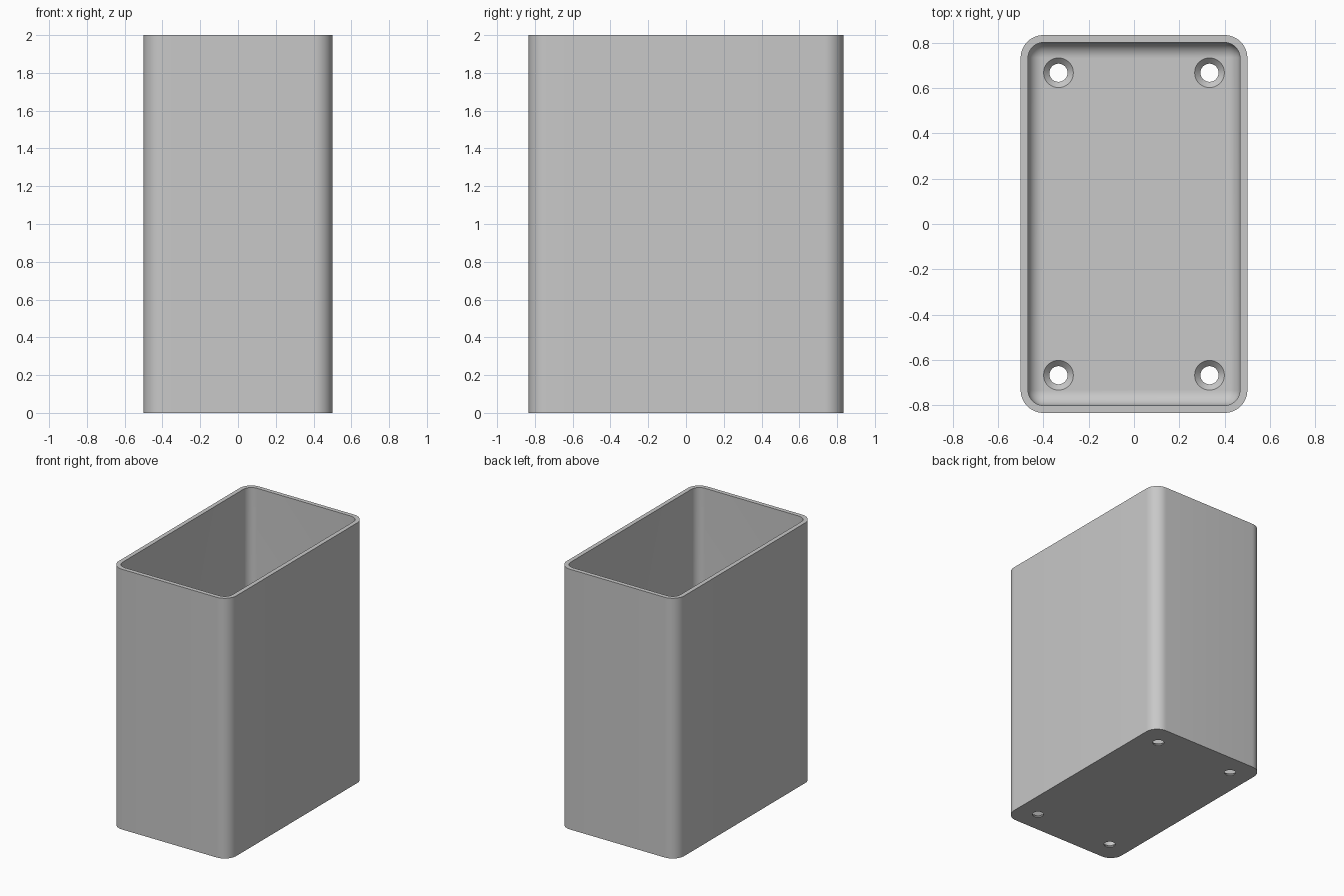
import bpy
import bmesh
from math import sin, cos, pi, radians

cube = bpy.data.objects.get("Cube")
if cube:
    bpy.data.objects.remove(cube, do_unlink=True)

HALF_X, HALF_Y, HEIGHT = 0.5, 0.833, 2.0
WALL, FLOOR = 0.033, 0.033
OUTER_R = 0.1
INNER_R = OUTER_R - WALL
ARC = 12

gray = bpy.data.materials.new("light gray")
gray.use_nodes = True
color = (0.58, 0.58, 0.58, 1)
gray.diffuse_color = color
gray.node_tree.nodes["Principled BSDF"].inputs["Base Color"].default_value = color


def rounded_ring(bm, inset, radius, z):
    """Rounded rectangle of vertices, counter-clockwise."""
    cx, cy = HALF_X - inset - radius, HALF_Y - inset - radius
    ring = []
    for i, (sx, sy) in enumerate([(1, 1), (-1, 1), (-1, -1), (1, -1)]):
        for k in range(ARC + 1):
            a = (i + k / ARC) * pi / 2
            ring.append(bm.verts.new((sx * cx + radius * cos(a),
                                      sy * cy + radius * sin(a), z)))
    return ring


def circle(bm, radius, z, x, y, count=48):
    return [bm.verts.new((x + radius * cos(2 * pi * k / count),
                          y + radius * sin(2 * pi * k / count), z))
            for k in range(count)]


def loft(bm, rings):
    """Skin consecutive rings and cap both ends."""
    for a, b in zip(rings, rings[1:]):
        for k in range(len(a)):
            n = (k + 1) % len(a)
            bm.faces.new((a[k], a[n], b[n], b[k]))
    bm.faces.new(list(reversed(rings[0])))
    bm.faces.new(rings[-1])


def make_object(name, bm):
    bmesh.ops.remove_doubles(bm, verts=bm.verts, dist=1e-5)
    bmesh.ops.recalc_face_normals(bm, faces=bm.faces)
    mesh = bpy.data.meshes.new(name)
    bm.to_mesh(mesh)
    bm.free()
    mesh.materials.append(gray)
    obj = bpy.data.objects.new(name, mesh)
    bpy.context.collection.objects.link(obj)
    return obj


# Open box: outer wall, rim, inner wall, then a cove down to the floor
bm = bmesh.new()
rings = [rounded_ring(bm, 0, OUTER_R, 0),
         rounded_ring(bm, 0, OUTER_R, HEIGHT),
         rounded_ring(bm, WALL, INNER_R, HEIGHT)]
for k in range(ARC + 1):
    a = k / ARC * pi / 2
    rings.append(rounded_ring(bm, WALL + INNER_R * (1 - cos(a)), INNER_R * cos(a),
                              FLOOR + INNER_R * (1 - sin(a))))
loft(bm, rings)
box = make_object("box", bm)

# Countersunk screw holes through the floor, one near each corner
bm = bmesh.new()
for x in (-0.333, 0.333):
    for y in (-0.667, 0.667):
        profile = [(0.04, -0.05), (0.04, 0.007), (0.0655, FLOOR), (0.0655, FLOOR + 0.03)]
        loft(bm, [circle(bm, r, z, x, y) for r, z in profile])
cutter = make_object("screw_hole_cutter", bm)
cutter.hide_render = True
cutter.hide_set(True)

holes = box.modifiers.new("screw holes", 'BOOLEAN')
holes.operation = 'DIFFERENCE'
holes.solver = 'EXACT'
holes.object = cutter

bpy.ops.object.select_all(action='DESELECT')
box.select_set(True)
bpy.context.view_layer.objects.active = box
bpy.ops.object.modifier_apply(modifier=holes.name)
bpy.data.objects.remove(cutter, do_unlink=True)
bpy.ops.object.shade_smooth_by_angle(angle=radians(30))
